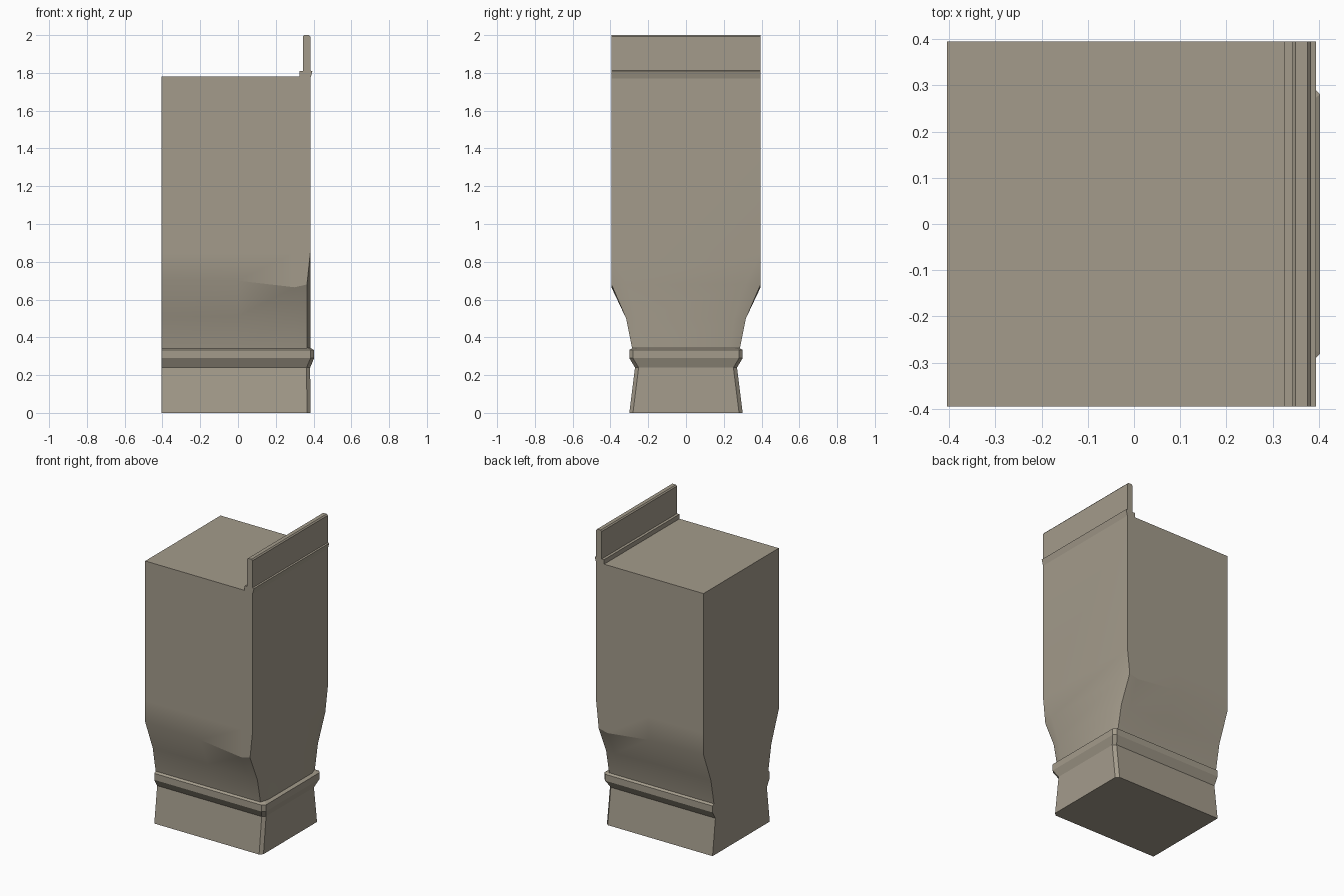
import bpy, bmesh, math

if "Cube" in bpy.data.objects:
    bpy.data.objects.remove(bpy.data.objects["Cube"])

stone = bpy.data.materials.new("warm_grey_stone")
stone.diffuse_color = (0.37, 0.33, 0.26, 1)
stone.use_nodes = True
stone.node_tree.nodes["Principled BSDF"].inputs["Base Color"].default_value = stone.diffuse_color
BACK, FRONT, HALF = -0.405, 0.383, 0.395


def loft(name, rings, smooth=None):
    """Skin closed rings of equal point count and cap both ends."""
    bm = bmesh.new()
    vs = [[bm.verts.new(p) for p in r] for r in rings]
    n = len(rings[0])
    for a, b in zip(vs, vs[1:]):
        for i in range(n):
            j = (i + 1) % n
            bm.faces.new((a[i], a[j], b[j], b[i]))
    bm.faces.new(vs[0][::-1])
    bm.faces.new(vs[-1])
    bmesh.ops.remove_doubles(bm, verts=bm.verts, dist=0.0005)
    bmesh.ops.recalc_face_normals(bm, faces=bm.faces)
    me = bpy.data.meshes.new(name)
    bm.to_mesh(me)
    bm.free()
    me.materials.append(stone)
    ob = bpy.data.objects.new(name, me)
    bpy.context.collection.objects.link(ob)
    if smooth:
        bpy.context.view_layer.objects.active = ob
        ob.select_set(True)
        bpy.ops.object.shade_smooth_by_angle(angle=math.radians(smooth))
        ob.select_set(False)
    return ob


def mirrored(half):
    """Close a half outline (back to front, -y side) with its mirror image."""
    return half + [(x, -y, z) for x, y, z in reversed(half)]


# Upper wall, flaring out from the narrow base, with tapering front corners
# row: side half width, z at four columns, corner x, front edge half width
rows = [
    (0.285, (0.34, 0.34, 0.34, 0.34), 0.365, 0.23),
    (0.317, (0.51, 0.51, 0.50, 0.50), 0.365, 0.255),
    (HALF, (0.71, 0.70, 0.665, 0.68), 0.365, 0.315),
    (HALF, (0.85, 0.85, 0.85, 0.85), FRONT, HALF),
    (HALF, (1.78, 1.78, 1.78, 1.78), FRONT, HALF),
]
rings = []
for hw, zs, cx, fy in rows:
    half = [(x, -hw, z) for x, z in zip((BACK, 0.0, 0.30, cx), zs)]
    half.append((FRONT, -fy, zs[3]))
    rings.append(mirrored(half))
loft("flared_wall", rings, 22)

# Base with a projecting moulding and chamfered front corners
rings = []
for z, hw, fx in [(0, 0.30, 0.384), (0.24, 0.27, 0.382), (0.29, 0.30, 0.403),
                  (0.333, 0.30, 0.403), (0.343, 0.284, 0.384)]:
    c = 0.019
    rings.append(mirrored([(BACK, -hw, z), (fx - c, -hw, z), (fx, -hw + c, z)]))
loft("moulded_base", rings)

# Parapet along the front edge, with ledge and drip trim
profile = [(0.325, 1.77), (FRONT, 1.77), (0.394, 1.81), (FRONT, 1.812),
           (FRONT, 1.992), (0.376, 2.0), (0.35, 2.0), (0.343, 1.992),
           (0.343, 1.81), (0.325, 1.81)]
loft("parapet", [[(x, y, z) for x, z in profile] for y in (-HALF, HALF)])
